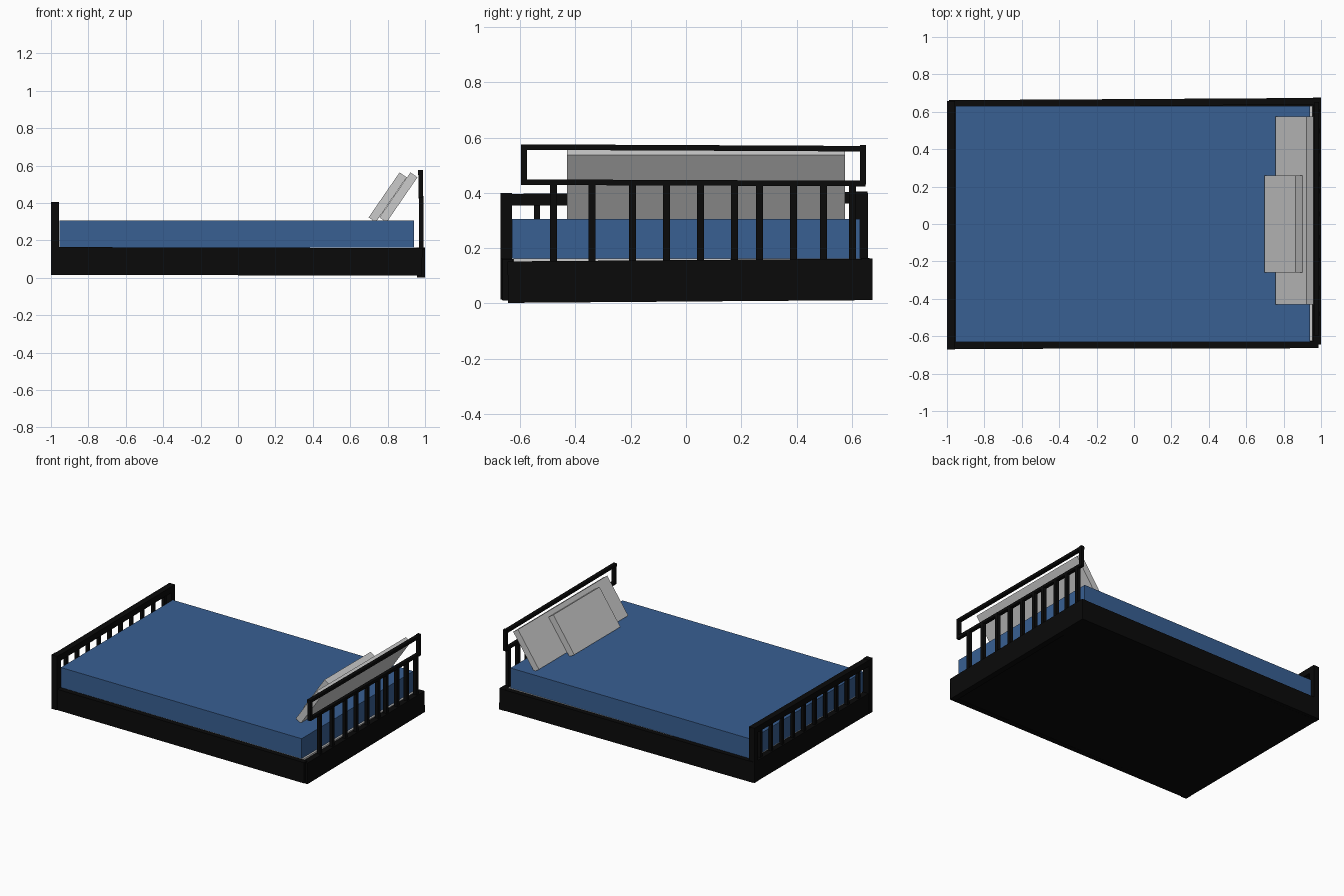
import bpy, math
from mathutils import Vector

cube = bpy.data.objects.get("Cube")
if cube:
    bpy.data.objects.remove(cube, do_unlink=True)


def material(name, rgb):
    m = bpy.data.materials.new(name)
    m.use_nodes = True
    m.diffuse_color = (*rgb, 1)
    bsdf = m.node_tree.nodes["Principled BSDF"]
    bsdf.inputs["Base Color"].default_value = (*rgb, 1)
    bsdf.inputs["Roughness"].default_value = 0.8
    return m


black = material("black frame", (0.003, 0.003, 0.003))
blue = material("blue mattress", (0.04, 0.115, 0.29))
grey = material("pale grey linen", (0.6, 0.6, 0.6))


def block(name, low, high, mat):
    """Box between two opposite corners."""
    low, high = Vector(low), Vector(high)
    bpy.ops.mesh.primitive_cube_add(size=1, location=(low + high) / 2)
    ob = bpy.context.object
    ob.name = name
    ob.scale = high - low
    ob.data.materials.append(mat)
    return ob


def beam(name, start, end, width, depth, mat=black):
    """Straight box beam between two points, its cross-section kept upright."""
    start, end = Vector(start), Vector(end)
    span = end - start
    bpy.ops.mesh.primitive_cube_add(size=1, location=(start + end) / 2)
    ob = bpy.context.object
    ob.name = name
    ob.scale = (span.length, width, depth)
    ob.rotation_euler = (0, -math.asin(span.z / span.length), math.atan2(span.y, span.x))
    ob.data.materials.append(mat)
    return ob


# Base: closed underside, slatless platform and side rails
block("base_panel", (-0.97, -0.64, 0.015), (0.97, 0.64, 0.05), black)
block("platform", (-0.95, -0.625, 0.14), (0.955, 0.632, 0.163), grey)
beam("right_side_rail", (-0.99, -0.65, 0.09), (0.985, -0.646, 0.085), 0.036, 0.148)
beam("left_side_rail", (-0.99, 0.644, 0.09), (0.985, 0.656, 0.087), 0.036, 0.148)
block("mattress", (-0.955, -0.63, 0.163), (0.942, 0.63, 0.305), blue)

# Footboard: panel, posts, top rail and slats
block("foot_panel", (-0.998, -0.67, 0.015), (-0.957, 0.655, 0.16), black)
for name, y in (("right", -0.65), ("left", 0.637)):
    block(name + "_foot_post", (-1, y - 0.021, 0.015), (-0.956, y + 0.021, 0.4), black)
beam("foot_top_rail", (-0.978, -0.67, 0.375), (-0.978, 0.657, 0.383), 0.044, 0.043)
for i in range(10):
    y = -0.54 + 0.1225 * i
    block(f"foot_slat_{i + 1}", (-0.988, y - 0.011, 0.15), (-0.966, y + 0.011, 0.37), black)

# Headboard: low panel, slats, middle rail and the raised open frame
beam("head_panel", (0.978, -0.645, 0.077), (0.978, 0.675, 0.087), 0.042, 0.15)
for i, y in enumerate((-0.48, -0.34, -0.193, -0.07, 0.053, 0.175, 0.266, 0.389, 0.497, 0.603)):
    block(f"head_slat_{i + 1}", (0.967, y - 0.0125, 0.15), (0.991, y + 0.0125, 0.436), black)
beam("head_middle_rail", (0.977, -0.597, 0.439), (0.977, 0.65, 0.434), 0.024, 0.02)
beam("head_top_rail", (0.975, -0.597, 0.566), (0.975, 0.65, 0.56), 0.026, 0.02)
for name, y in (("right", -0.586), ("left", 0.64)):
    block(name + "_head_post", (0.964, y - 0.011, 0.43), (0.988, y + 0.011, 0.574), black)

# Pillows leaning back toward the headboard
for name, x, y0, y1 in (("small_pillow", 0.8, -0.26, 0.26), ("large_pillow", 0.858, -0.43, 0.575)):
    pillow = block(name, (x - 0.146, y0, 0.407), (x + 0.146, y1, 0.453), grey)
    pillow.rotation_euler.y = -math.radians(55.5)
